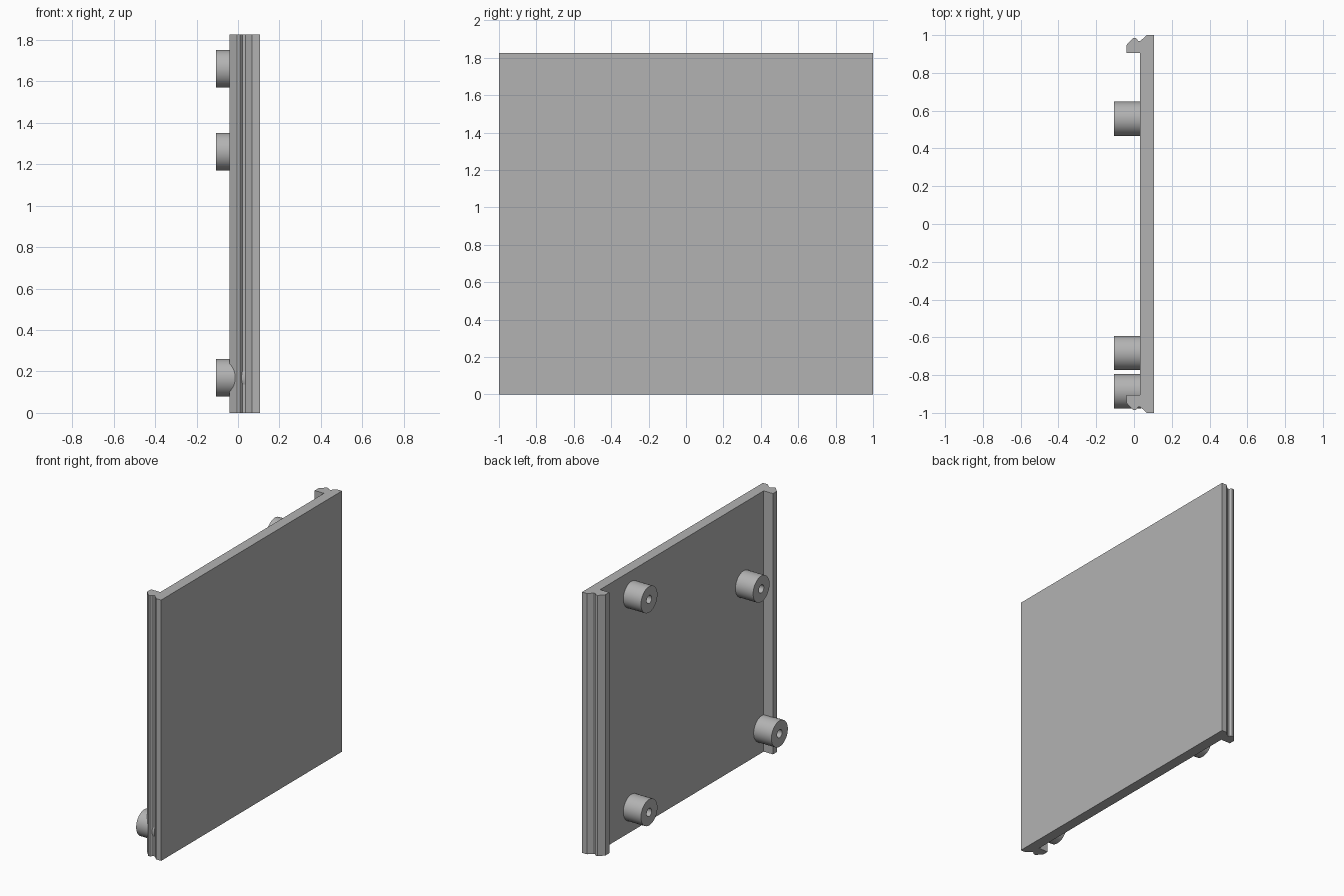
import bpy
import bmesh
from math import sin, cos, tau, radians

cube = bpy.data.objects.get("Cube")
if cube:
    bpy.data.objects.remove(cube, do_unlink=True)

HEIGHT = 1.825

grey = bpy.data.materials.new("plain grey")
grey.use_nodes = True
colour = (0.45, 0.45, 0.45, 1)
grey.diffuse_color = colour
grey.node_tree.nodes["Principled BSDF"].inputs["Base Color"].default_value = colour


def make_object(name, bm):
    bmesh.ops.recalc_face_normals(bm, faces=bm.faces[:])
    mesh = bpy.data.meshes.new(name)
    bm.to_mesh(mesh)
    bm.free()
    mesh.materials.append(grey)
    obj = bpy.data.objects.new(name, mesh)
    bpy.context.collection.objects.link(obj)
    return obj


# Panel with a grooved clip rail along each upright edge: one mirrored
# profile, extruded upwards
half = [(0.105, 1), (0.067, 1), (0.035, 0.97), (0.022, 0.97), (0.01, 0.985),
        (-0.005, 0.985), (-0.04, 0.947), (-0.04, 0.905), (0.032, 0.905)]
profile = half + [(x, -y) for x, y in reversed(half)]
bm = bmesh.new()
base = bm.faces.new([bm.verts.new((x, y, 0)) for x, y in profile])
top = bmesh.ops.extrude_face_region(bm, geom=[base], use_keep_orig=True)
bmesh.ops.translate(bm, vec=(0, 0, HEIGHT),
                    verts=[v for v in top["geom"] if isinstance(v, bmesh.types.BMVert)])
make_object("panel_with_rails", bm)


# Hollow round boss, standing out from the panel towards -x
def boss(name, y, z, outer=0.091, inner=0.028, sides=48):
    bm = bmesh.new()
    section = [(0.036, outer), (-0.105, outer), (-0.105, inner), (0.036, inner)]
    rings = [[bm.verts.new((x, r * cos(tau * i / sides), r * sin(tau * i / sides)))
              for i in range(sides)] for x, r in section]
    for k, ring in enumerate(rings):
        following = rings[(k + 1) % len(rings)]
        for i in range(sides):
            j = (i + 1) % sides
            bm.faces.new((ring[i], ring[j], following[j], following[i]))
    obj = make_object(name, bm)
    obj.location = (0, y, z)
    bpy.ops.object.select_all(action="DESELECT")
    obj.select_set(True)
    bpy.context.view_layer.objects.active = obj
    bpy.ops.object.shade_smooth_by_angle(angle=radians(30))


boss("upper_back_boss", 0.557, 1.66)
boss("lower_back_boss", 0.557, 0.17)
boss("upper_front_boss", -0.683, 1.26)
boss("lower_front_boss", -0.885, 0.17)
